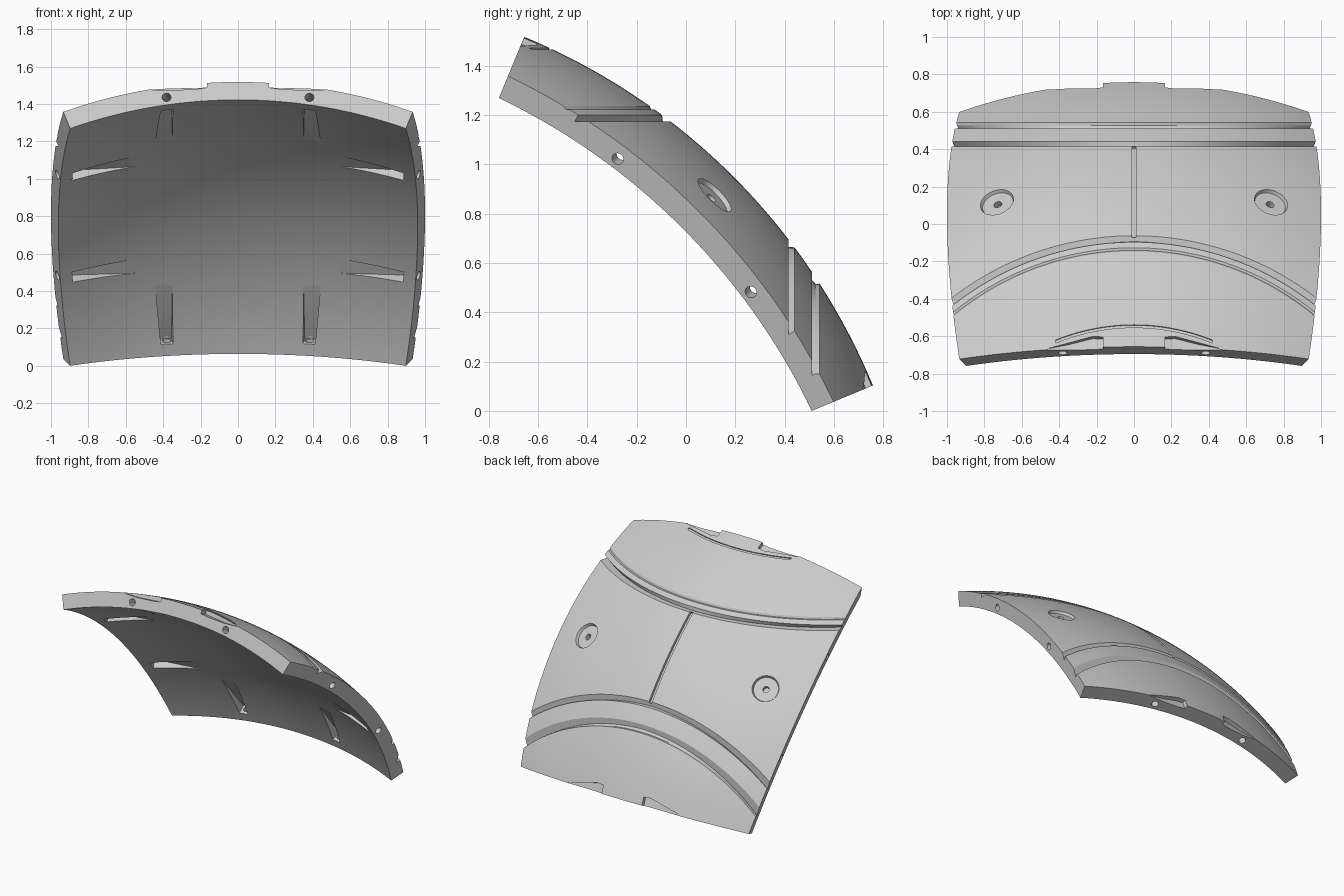
import bpy, bmesh
from math import radians, tan, sin, cos, acos, asin, sqrt
from mathutils import Vector, Matrix

cube = bpy.data.objects.get("Cube")
if cube:
    bpy.data.objects.remove(cube)

# Spherical shell panel: both spans cover 45 degrees of a sphere
R_OUT, R_IN, HALF = 2.613, 2.51, radians(22.5)
MID = 2 * HALF
CENTRE = Vector((0, -1.656, -0.897))
X = Vector((1, 0, 0))
T = Vector((0, -1, 1)).normalized()
N = Vector((0, 1, 1)).normalized()

grey = bpy.data.materials.new("light grey")
grey.use_nodes = True
grey.diffuse_color = (0.6, 0.6, 0.6, 1)
grey.node_tree.nodes["Principled BSDF"].inputs["Base Color"].default_value = (0.6, 0.6, 0.6, 1)


def finish(bm, name):
    bmesh.ops.recalc_face_normals(bm, faces=bm.faces)
    mesh = bpy.data.meshes.new(name)
    bm.to_mesh(mesh)
    bm.free()
    mesh.materials.append(grey)
    obj = bpy.data.objects.new(name, mesh)
    obj.location = CENTRE
    bpy.context.collection.objects.link(obj)
    return obj


def loft(bm, rings):
    """Closed solid bridged through rings of equal size."""
    loops = [[bm.verts.new(p) for p in ring] for ring in rings]
    bm.faces.new(loops[0])
    bm.faces.new(loops[-1])
    for a, b in zip(loops, loops[1:]):
        for i in range(len(a)):
            j = (i + 1) % len(a)
            bm.faces.new((a[i], a[j], b[j], b[i]))


def at(r, x, phi):
    """Point at radius r, offset x, and angle phi round the x axis."""
    rho = sqrt(r * r - x * x)
    return Vector((x, rho * cos(phi), rho * sin(phi)))


def direction(out, along, a, b):
    return (N + out * tan(a) + along * tan(b)).normalized()


def cylinder(bm, centre, axis, r1, r2, depth):
    m = Matrix.Translation(centre) @ axis.to_track_quat("Z", "Y").to_matrix().to_4x4()
    bmesh.ops.create_cone(bm, cap_ends=True, segments=32, radius1=r1, radius2=r2,
                          depth=depth, matrix=m)


# Rows of the outer face: kind of cut plane, value, depth, subdivisions before it
NOTCH = 0.019
ROWS = [("angle", MID - HALF, 0, 1),
        ("y", 2.198, 0, 8), ("y", 2.182, 0.014, 1), ("y", 2.166, NOTCH, 1), ("y", 2.166, 0, 1),
        ("y", 2.096, 0, 3), ("y", 2.071, NOTCH, 1), ("y", 2.071, 0, 1),
        ("z", 2.071, 0, 26), ("z", 2.071, NOTCH, 1), ("z", 2.097, 0, 1),
        ("z", 2.119, 0, 1), ("z", 2.119, 0.008, 1), ("z", 2.133, 0, 1),
        ("angle", MID + HALF, 0, 12)]


def solve(kind, value, r, s):
    """Angle where a column meets a horizontal or upright cut plane."""
    if kind == "angle":
        return value
    phi = MID
    for _ in range(25):
        k = s * tan(HALF) * cos(phi - MID)
        q = value * sqrt(1 + k * k) / r
        phi = acos(q) if kind == "y" else asin(q)
    return phi


def column(s):
    pts = []
    for kind, value, depth, n in ROWS:
        if depth == NOTCH:
            depth += 0.014 * abs(s)
        phi = solve(kind, value, R_OUT - depth, s)
        if not pts:
            pts.append((phi, depth))
            continue
        p0, d0 = pts[-1]
        pts += [(p0 + (phi - p0) * i / n, d0 + (depth - d0) * i / n) for i in range(1, n + 1)]
    outer, inner = [], []
    for phi, depth in pts:
        d = Vector((s * tan(HALF) * cos(phi - MID), cos(phi), sin(phi))).normalized()
        outer.append(d * (R_OUT - depth))
        inner.append(d * R_IN)
    return outer + inner[::-1]


# Shell body: each ring is one full cross section
COLS = 64
bm = bmesh.new()
rings = [[bm.verts.new(p) for p in column(2 * i / COLS - 1)] for i in range(COLS + 1)]
size = len(rings[0])
for a, b in zip(rings, rings[1:]):
    for i in range(size):
        j = (i + 1) % size
        bm.faces.new((a[i], a[j], b[j], b[i]))
for ring in (rings[0], rings[-1]):
    for i in range(size // 2 - 1):
        bm.faces.new((ring[i], ring[i + 1], ring[size - 2 - i], ring[size - 1 - i]))
shell = finish(bm, "shell_panel")

# Fastening recesses on the inner face, and bolt holes through the edges
slots, holes = bmesh.new(), bmesh.new()
BOLT = radians(9.3)
for out, along in ((X, T), (-X, T), (T, X), (-T, X)):
    for side in (-1, 1):
        rings = []
        for angle, top, half in ((11.8, 2.505, 1.1), (20.9, 2.58, 0.8)):
            a, h = radians(angle), radians(half)
            lo = direction(out, along, a, side * BOLT - h)
            hi = direction(out, along, a, side * BOLT + h)
            rings.append([lo * 2.42, hi * 2.42, hi * top, lo * top])
        loft(slots, rings)
        axis = out * cos(HALF) - N * sin(HALF)
        cylinder(holes, direction(out, along, HALF, side * BOLT) * 2.553, axis, 0.024, 0.024, 0.18)

# Finger pockets on the top and bottom edges
pockets = bmesh.new()
for mirror in (-1, 1):
    for end in (-1, 1):
        rings = []
        for x, inset, depth in ((0.165, 1.3, 0.026), (0.22, 1.4, 0.03),
                                (0.35, 0.7, 0.024), (0.46, 0.15, 0.004)):
            lo = MID + end * (HALF - radians(inset))
            hi = MID + end * (HALF + radians(1.5))
            low, high = R_OUT - depth, R_OUT + 0.05
            rings.append([at(low, mirror * x, lo), at(low, mirror * x, hi),
                          at(high, mirror * x, hi), at(high, mirror * x, lo)])
        loft(pockets, rings)

# Centre seam and the thin arc line near the top edge
seams = bmesh.new()
rings = []
start, stop = acos(2.075 / R_OUT), asin(2.075 / R_OUT)
for i in range(25):
    phi = start + (stop - start) * i / 24
    rings.append([at(r, x, phi) for r, x in ((R_OUT - 0.02, -0.012), (R_OUT - 0.02, 0.012),
                                             (R_OUT + 0.05, 0.012), (R_OUT + 0.05, -0.012))])
loft(seams, rings)
rings = []
for i in range(25):
    x = -0.42 + 0.84 * i / 24
    ring = []
    for r, z in ((R_OUT - 0.008, 2.362), (R_OUT - 0.008, 2.369),
                 (R_OUT + 0.03, 2.369), (R_OUT + 0.03, 2.362)):
        ring.append(at(r, x, asin(z / sqrt(R_OUT ** 2 - x * x))))
    rings.append(ring)
loft(seams, rings)

# Round dimples with a small blind hole
dimples, pins = bmesh.new(), bmesh.new()
for side in (-1, 1):
    d = direction(X * side, T, radians(16.3), 0)
    cylinder(dimples, d * (R_OUT + 0.005), d, 0.085, 0.105, 0.05)
    cylinder(pins, d * (R_OUT - 0.02), d, 0.022, 0.022, 0.07)

# Carve everything out of the shell
for name, cutter_bm in (("slot_cutter", slots), ("bolt_hole_cutter", holes),
                        ("pocket_cutter", pockets), ("seam_cutter", seams),
                        ("dimple_cutter", dimples), ("pin_hole_cutter", pins)):
    cutter = finish(cutter_bm, name)
    cutter.hide_render = True
    mod = shell.modifiers.new(name, "BOOLEAN")
    mod.operation = "DIFFERENCE"
    mod.solver = "EXACT"
    mod.object = cutter
    bpy.context.view_layer.objects.active = shell
    bpy.ops.object.modifier_apply(modifier=mod.name)
    bpy.data.objects.remove(cutter)

bpy.ops.object.select_all(action="DESELECT")
shell.select_set(True)
bpy.context.view_layer.objects.active = shell
bpy.ops.object.shade_smooth_by_angle(angle=radians(20))
